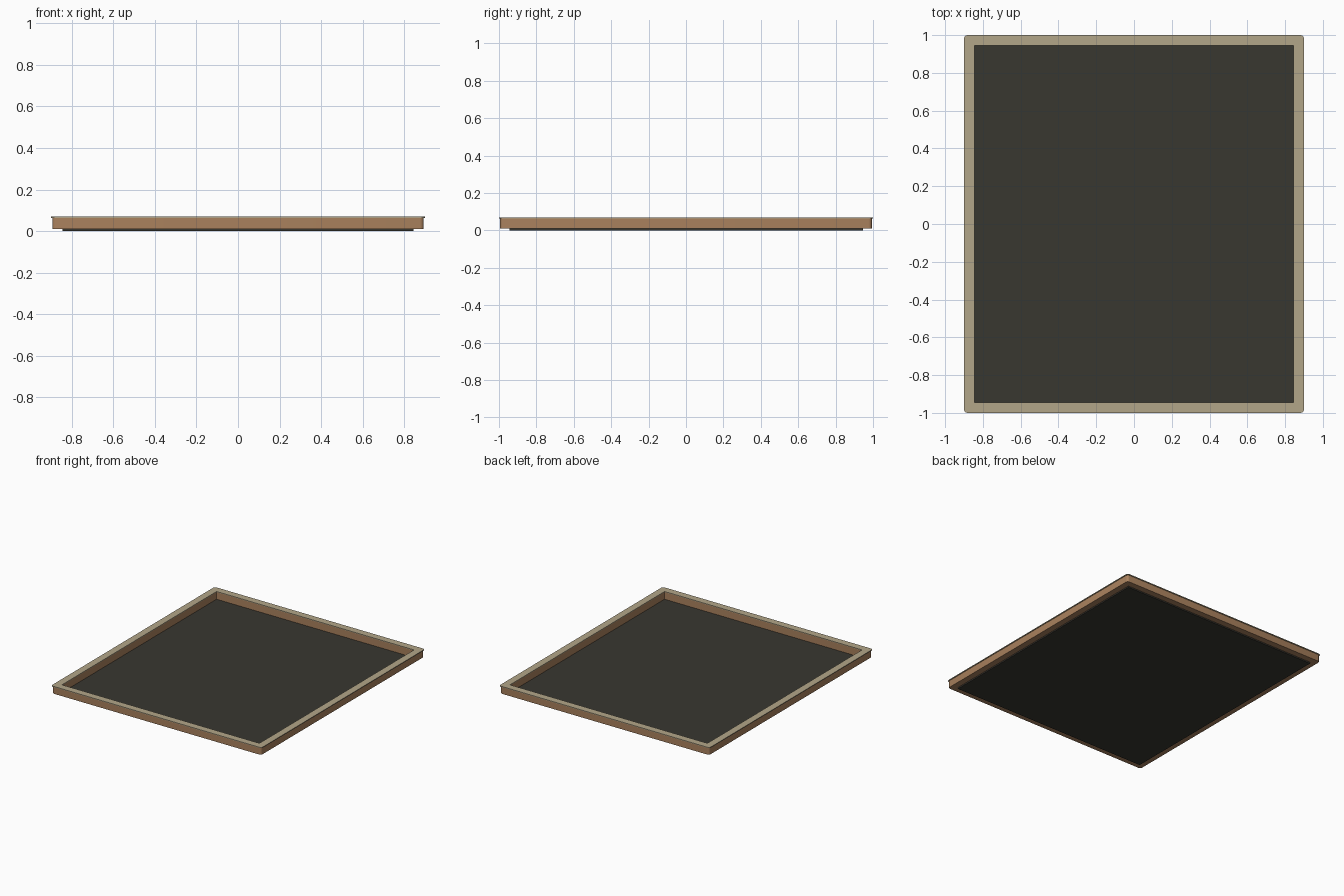
import bpy, bmesh
from math import cos, sin, pi

if "Cube" in bpy.data.objects:
    bpy.data.objects.remove(bpy.data.objects["Cube"])

def material(name, rgb):
    m = bpy.data.materials.new(name)
    m.diffuse_color = (*rgb, 1)
    m.use_nodes = True
    m.node_tree.nodes["Principled BSDF"].inputs["Base Color"].default_value = m.diffuse_color
    return m

def rounded_rect(hx, hy, r, steps=5):
    pts = []
    for k, (sx, sy) in enumerate([(1, 1), (-1, 1), (-1, -1), (1, -1)]):
        for i in range(steps + 1):
            a = (k + i / steps) * pi / 2
            pts.append((sx * (hx - r) + r * cos(a), sy * (hy - r) + r * sin(a)))
    return pts

def finish(bm, name, mat):
    bmesh.ops.recalc_face_normals(bm, faces=bm.faces)
    me = bpy.data.meshes.new(name)
    bm.to_mesh(me)
    bm.free()
    ob = bpy.data.objects.new(name, me)
    bpy.context.collection.objects.link(ob)
    me.materials.append(mat)
    bpy.context.view_layer.objects.active = ob
    ob.select_set(True)
    bpy.ops.object.shade_smooth_by_angle(angle=0.6)
    ob.select_set(False)
    return ob

def ring(name, outer, inner, z0, z1, mat):
    # closed band: outer bottom, outer top, inner top, inner bottom
    bm = bmesh.new()
    loops = [[bm.verts.new((x, y, z)) for x, y in pts]
             for pts, z in ((outer, z0), (outer, z1), (inner, z1), (inner, z0))]
    n = len(outer)
    for j in range(4):
        a, b = loops[j], loops[(j + 1) % 4]
        for i in range(n):
            k = (i + 1) % n
            bm.faces.new((a[i], a[k], b[k], b[i]))
    return finish(bm, name, mat)

wood = material("wood", (0.40, 0.22, 0.11))
trim = material("trim", (0.45, 0.38, 0.25))
dark = material("dark", (0.04, 0.038, 0.03))

# Side walls and the slightly overhanging cap
inner = rounded_rect(0.845, 0.945, 0.002)
ring("wall_frame", rounded_rect(0.894, 0.994, 0.018), inner, 0.01, 0.064, wood)
ring("top_rim", rounded_rect(0.90, 1.0, 0.02), inner, 0.064, 0.07, trim)

# Thin floor panel below the walls
bm = bmesh.new()
bmesh.ops.create_cube(bm, size=1)
for v in bm.verts:
    v.co = (v.co.x * 1.69, v.co.y * 1.89, 0.005 + v.co.z * 0.01)
finish(bm, "floor_panel", dark)
